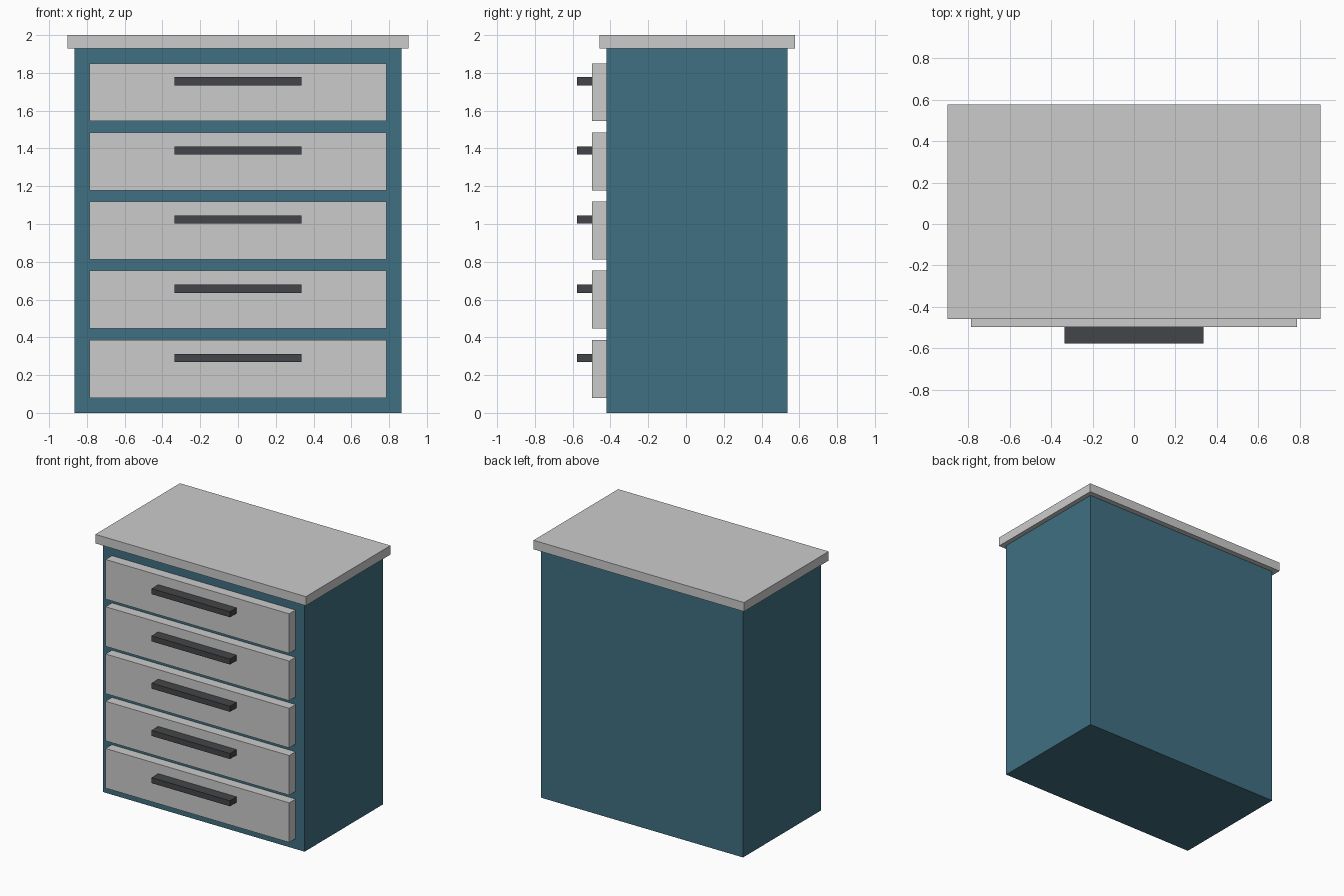
import bpy

if "Cube" in bpy.data.objects:
    bpy.data.objects.remove(bpy.data.objects["Cube"])


def material(name, rgb):
    mat = bpy.data.materials.new(name)
    mat.diffuse_color = (*rgb, 1.0)
    mat.use_nodes = True
    mat.node_tree.nodes["Principled BSDF"].inputs["Base Color"].default_value = mat.diffuse_color
    return mat


def box(name, half_x, y, z, mat=None):
    """Box centred on x = 0, spanning the given y and z ranges."""
    bpy.ops.mesh.primitive_cube_add(
        size=1, location=(0, (y[0] + y[1]) / 2, (z[0] + z[1]) / 2))
    obj = bpy.context.object
    obj.name = name
    obj.scale = (2 * half_x, y[1] - y[0], z[1] - z[0])
    bpy.ops.object.transform_apply(location=False, rotation=False, scale=True)
    if mat:
        obj.data.materials.append(mat)
    return obj


teal = material("teal_paint", (0.05, 0.16, 0.22))
dark = material("dark_metal", (0.055, 0.06, 0.065))

# Cabinet body and overhanging top
box("cabinet_body", 0.865, (-0.42, 0.537), (0, 1.93), teal)
box("cabinet_top", 0.902, (-0.458, 0.578), (1.93, 2.0))

# Five drawers, each with a bar handle near its upper edge
for i in range(5):
    z = 0.08 + 0.366 * i
    box(f"drawer_front_{i + 1}", 0.787, (-0.497, -0.42), (z, z + 0.307))
    box(f"drawer_handle_{i + 1}", 0.336, (-0.578, -0.497), (z + 0.19, z + 0.233), dark)
